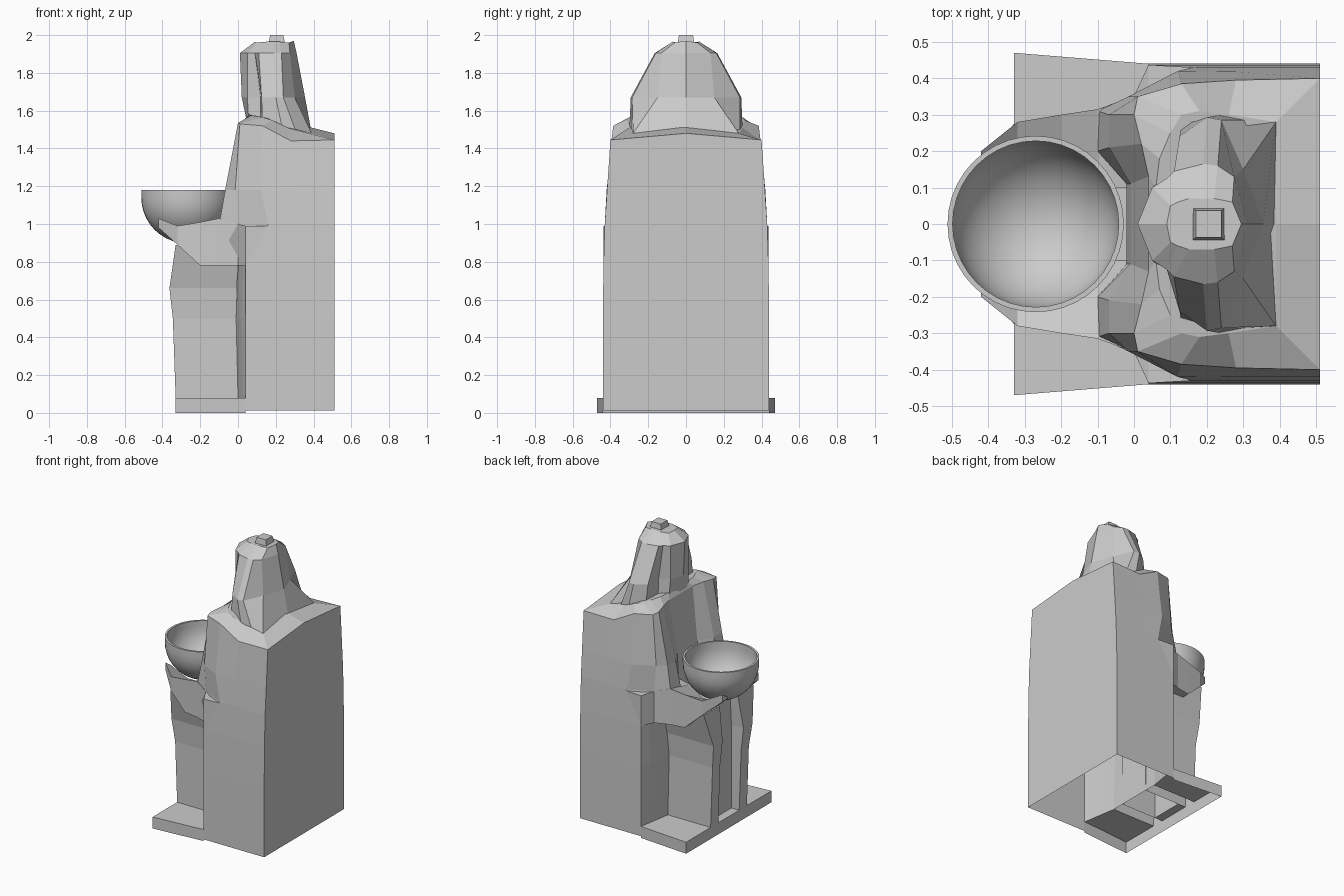
import bpy, bmesh, math

if "Cube" in bpy.data.objects:
    bpy.data.objects.remove(bpy.data.objects["Cube"])


def finish(name, bm):
    bmesh.ops.remove_doubles(bm, verts=bm.verts, dist=0.0005)
    bmesh.ops.recalc_face_normals(bm, faces=bm.faces)
    me = bpy.data.meshes.new(name)
    bm.to_mesh(me)
    bm.free()
    ob = bpy.data.objects.new(name, me)
    bpy.context.collection.objects.link(ob)
    return ob


def loft(name, rings, cap=True, drop=None):
    """Skin closed rings of 3D points; drop(face) removes unwanted faces."""
    bm = bmesh.new()
    vs = [[bm.verts.new(p) for p in r] for r in rings]
    n = len(rings[0])
    for a, b in zip(vs, vs[1:]):
        for i in range(n):
            j = (i + 1) % n
            bm.faces.new((a[i], a[j], b[j], b[i]))
    if cap:
        bm.faces.new(vs[-1])
    if drop:
        bmesh.ops.delete(bm, geom=[f for f in bm.faces if drop(f)], context='FACES')
    return finish(name, bm)


def sym(half, z=None):
    """Mirror a half outline (first and last points on y = 0)."""
    pts = [(p[0], p[1], p[2] if z is None else z) for p in half]
    return pts + [(x, -y, zz) for x, y, zz in pts[-2:0:-1]]


def rect_xy(x0, x1, y0, y1, z):
    return [(x0, y0, z), (x1, y0, z), (x1, y1, z), (x0, y1, z)]


def arm_ring(x, y0, y1, z0, z1, zi):
    """Forearm section at x: zi is the lower top edge on the inner side."""
    return [(x, y0, z0), (x, y1, z0), (x, y1, z1), (x, y0, zi)]


def flip(rings, s):
    return [[(x, s * y, z) for x, y, z in r] for r in rings]


# Seat block running up into torso, upper arms and shoulders (hollow below)
def seat(w, z, x=0.0):
    return sym([(x, 0), (x, .11), (x, .2), (x + .018, .31), (x + .028, .37),
                (.04, w), (.28, w), (.51, w), (.51, 0)], z)


body = [
    seat(.44, .012), seat(.44, .08), seat(.44, .5, -.01), seat(.437, .78),
    sym([(-.02, 0), (-.02, .11), (-.1, .2), (-.1, .31), (0, .352),
         (.16, .43), (.3, .43), (.51, .43), (.51, 0)], 1.0),
    sym([(-.01, 0), (-.01, .11), (-.068, .21), (-.068, .3), (-.015, .35),
         (.12, .42), (.28, .418), (.51, .418), (.51, 0)], 1.18),
    sym([(.04, 0, 1.54), (.04, .13, 1.54), (.02, .22, 1.54), (0, .3, 1.535),
         (.01, .35, 1.53), (.13, .385, 1.52), (.28, .395, 1.44),
         (.51, .40, 1.445), (.51, 0, 1.48)]),
    sym([(.06, 0, 1.58), (.06, .1, 1.58), (.07, .18, 1.575), (.1, .25, 1.57),
         (.13, .3, 1.565), (.18, .31, 1.55), (.26, .3, 1.51),
         (.39, .28, 1.48), (.39, 0, 1.51)]),
]
loft("seat_and_torso", body, drop=lambda f: all(
    v.co.z < .09 and v.co.x < .05 for v in f.verts))

# Head with flared headdress set back from the face
head = [
    sym([(.06, 0), (.06, .11), (.12, .14), (.13, .27), (.24, .30),
         (.31, .285), (.39, .28), (.39, 0)], 1.48),
    sym([(.02, 0), (.05, .1), (.12, .13), (.125, .24), (.2, .293),
         (.24, .285), (.3, .15), (.355, 0)], 1.67),
    sym([(.01, 0), (.05, .1), (.09, .125), (.11, .145), (.19, .165),
         (.23, .16), (.275, .13), (.31, 0)], 1.905),
    sym([(.09, 0, 1.965), (.1, .05, 1.96), (.12, .06, 1.963), (.15, .07, 1.965),
         (.19, .07, 1.965), (.22, .07, 1.965), (.27, .06, 1.96), (.295, 0, 1.97)]),
]
loft("head", head)
loft("crown_knob", [rect_xy(.16, .25, -.045, .045, 1.95),
                    rect_xy(.17, .24, -.037, .037, 2.0)])

# Paired forearms and legs
for s, side in ((1, "left"), (-1, "right")):
    arm = [
        arm_ring(.16, .3, .43, .985, .99, .99),
        arm_ring(.04, .1, .437, .78, .99, .99),
        arm_ring(0, .1, .352, .78, 1.0, 1.0),
        arm_ring(-.1, .1, .315, .78, 1.03, .98),
        arm_ring(-.2, .1, .3, .78, 1.01, .91),
        arm_ring(-.32, .1, .28, .89, .99, .91),
        arm_ring(-.42, .14, .2, .98, 1.03, .99),
    ]
    loft(side + "_forearm", flip(arm, s))
    leg = [
        rect_xy(-.33, .0, .115, .2, .08),
        rect_xy(-.345, -.01, .115, .2, .5),
        rect_xy(-.363, -.005, .115, .215, .66),
        rect_xy(-.33, 0, .1, .275, .89),
    ]
    loft(side + "_leg", flip(leg, s))

# Recessed panel between the legs
loft("lap_panel", [rect_xy(-.27, 0, -.115, .115, .08),
                   rect_xy(-.27, 0, -.115, .115, .895)])

# Thin open-bottomed plinth: rim, tops beside the feet, step between them
bm = bmesh.new()
quads = [[(-.33, -.47, .08), (-.33, .47, .08), (-.33, .47, 0), (-.33, -.47, 0)],
         [(-.33, -.115, .08), (-.27, -.115, .08), (-.27, .115, .08), (-.33, .115, .08)]]
for s in (1, -1):
    quads += flip([[(-.33, .47, 0), (.04, .44, 0), (.04, .44, .08), (-.33, .47, .08)],
                   [(-.33, .2, .08), (0, .2, .08), (.04, .44, .08), (-.33, .47, .08)]], s)
for q in quads:
    bm.faces.new([bm.verts.new(p) for p in q])
finish("plinth", bm)

# Round bowl, turned from a profile
cx, cz, r, t = -.27, 1.14, .242, .014
arc = [math.radians(a) for a in range(0, 91, 9)]
prof = [(r * math.sin(a), cz - r * math.cos(a)) for a in arc]
prof += [(r, 1.18), (r - t, 1.18)]
prof += [((r - t) * math.sin(a), cz - (r - t) * math.cos(a)) for a in reversed(arc)]
bm = bmesh.new()
vs = [bm.verts.new((cx + x, 0, z)) for x, z in prof]
es = [bm.edges.new(p) for p in zip(vs, vs[1:])]
bmesh.ops.spin(bm, geom=vs + es, cent=(cx, 0, 0), axis=(0, 0, 1),
               angle=2 * math.pi, steps=40)
bowl = finish("bowl", bm)
bpy.context.view_layer.objects.active = bowl
bowl.select_set(True)
bpy.ops.object.shade_smooth_by_angle(angle=math.radians(35))
